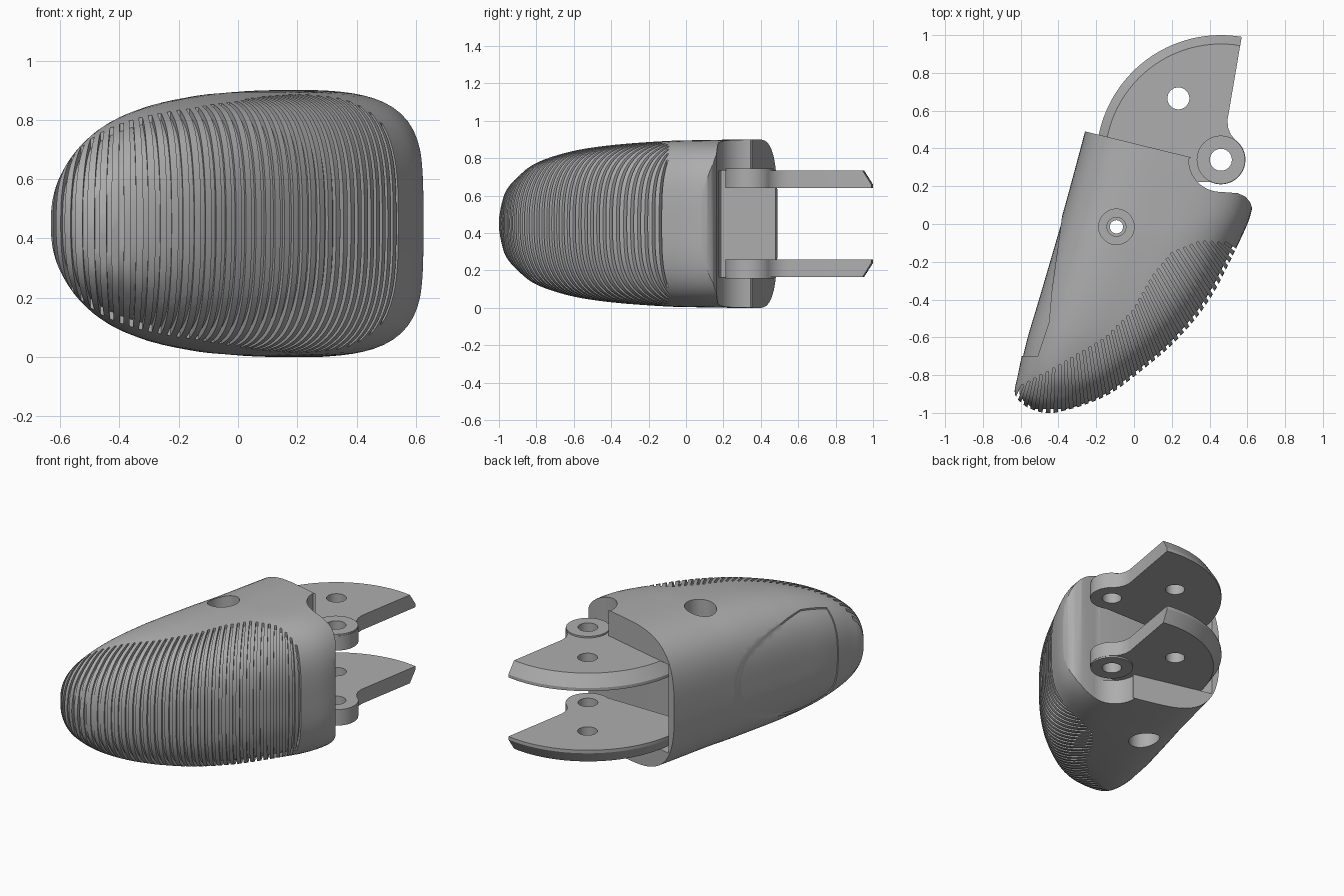
import bpy, bmesh, math
from mathutils import Vector

if "Cube" in bpy.data.objects:
    bpy.data.objects.remove(bpy.data.objects["Cube"])

MID = 0.45                      # height of the mirror plane
HINGE = Vector((0.46, 0.34))

grey = bpy.data.materials.new("plain grey")
grey.use_nodes = True
grey.diffuse_color = (0.42, 0.42, 0.42, 1)
grey.node_tree.nodes["Principled BSDF"].inputs["Base Color"].default_value = grey.diffuse_color


def finish(bm, name):
    bmesh.ops.recalc_face_normals(bm, faces=bm.faces)
    mesh = bpy.data.meshes.new(name)
    bm.to_mesh(mesh)
    bm.free()
    mesh.materials.append(grey)
    ob = bpy.data.objects.new(name, mesh)
    bpy.context.collection.objects.link(ob)
    return ob


def add_loft(bm, rings):
    loops = [[bm.verts.new(p) for p in ring] for ring in rings]
    for a, b in zip(loops, loops[1:]):
        for i in range(len(a)):
            j = (i + 1) % len(a)
            bm.faces.new((a[i], a[j], b[j], b[i]))
    bm.faces.new(loops[0])
    bm.faces.new(loops[-1])


def prisms(name, outlines, z0, z1):
    bm = bmesh.new()
    for pts in outlines:
        add_loft(bm, [[(p[0], p[1], z) for p in pts] for z in (z0, z1)])
    return finish(bm, name)


def arc(radius, start, end, steps=24, centre=HINGE):
    angles = [math.radians(start + (end - start) * i / steps) for i in range(steps + 1)]
    return [centre + radius * Vector((math.cos(a), math.sin(a))) for a in angles]


def cylinder(name, centre, radius, z0, z1):
    return prisms(name, [arc(radius, 0, 352.5, 47, Vector(centre))], z0, z1)


def boolean(ob, other, operation="DIFFERENCE"):
    mod = ob.modifiers.new("cut", "BOOLEAN")
    mod.operation = operation
    mod.solver = "MANIFOLD"
    mod.object = other
    bpy.context.view_layer.objects.active = ob
    bpy.ops.object.modifier_apply(modifier=mod.name)
    bpy.data.objects.remove(other)


def resample(points, fractions):
    pts = [Vector(p) for p in points]
    lengths = [(b - a).length for a, b in zip(pts, pts[1:])]
    out = []
    for f in fractions:
        d = f * sum(lengths)
        k = 0
        while k < len(lengths) - 1 and d > lengths[k]:
            d -= lengths[k]
            k += 1
        out.append(pts[k].lerp(pts[k + 1], d / lengths[k]))
    return out


# Fingertip shell: y, left edge, right edge, half height, roundness
STATIONS = [Vector(s) for s in (
    (-1.0, -.48, -.42, .03, 2.0), (-.985, -.53, -.36, .11, 2.1), (-.96, -.58, -.27, .18, 2.2),
    (-.90, -.63, -.13, .25, 2.4), (-.80, -.615, .01, .325, 2.6), (-.62, -.575, .22, .385, 2.8),
    (-.40, -.51, .40, .42, 3.0), (-.11, -.425, .55, .442, 3.3), (.08, -.37, .625, .447, 3.6),
    (.3, -.31, .64, .45, 3.6), (.6, -.23, .64, .45, 3.6))]


def shell(name, inset=0.0):
    rings = []
    n = len(STATIONS)
    for k in range(n - 1):
        p0, p1, p2, p3 = (STATIONS[min(max(k + o, 0), n - 1)] for o in (-1, 0, 1, 2))
        for s in range(8 if k < n - 2 else 9):
            t = s / 8
            y, left, right, half, power = (p1 * 2 + (p2 - p0) * t
                + (p0 * 2 - p1 * 5 + p2 * 4 - p3) * t * t
                + (p1 * 3 - p0 - p2 * 3 + p3) * t ** 3) / 2
            if y < -1 + inset * 0.8:
                continue
            centre, width = (left + right) / 2, max((right - left) / 2 - inset, .01)
            half = max(half - inset, .01)
            ring = []
            for i in range(96):
                a = 2 * math.pi * i / 96
                c, d = math.cos(a), math.sin(a)
                e = power if c > 0 else min(power, 3)
                r = (abs(c) ** e + abs(d) ** e) ** (-1 / e)
                ring.append((centre + width * r * c, y, MID + half * r * d))
            rings.append(ring)
    bm = bmesh.new()
    add_loft(bm, rings)
    return finish(bm, name)


body = shell("fingertip_body")


def recess(outlines, depth):
    cutter = prisms("cutter", outlines, -0.2, 1.2)
    boolean(cutter, shell("core", depth))
    boolean(body, cutter)


# Shallow nail step on the outer side
recess([[(-.37, .12), (-.9, .12), (-.9, -.7), (-.51, -.7), (-.45, -.52), (-.435, -.35), (-.4, -.1)]], .007)

# Grip grooves across the pad
COUNT = 38
fractions = [(i + .5) / COUNT for i in range(COUNT)]
rim = resample([(-.625, -.89), (-.58, -.955), (-.45, -1), (-.27, -.96), (-.1, -.88), (.1, -.73),
                (.3, -.53), (.45, -.32), (.55, -.12)], fractions)
pad_edge = resample([(-.605, -.86), (-.4, -.75), (-.15, -.6), (0, -.45), (.1, -.27), (.2, -.15),
                     (.35, -.09), (.5, -.1)], fractions)
slots = []
for p, q in zip(rim, pad_edge):
    out = (p - q).normalized()
    side = Vector((-out.y, out.x)) * .009
    far = p + out * .08
    slots.append([q + side * .7, q - side * .7, far - side, far + side])
recess(slots, .024)

# Slanted back end with a round hinge notch
back = [(-1, .672), (.305, .352)] + arc(.17, 178, 270) + [
    (.55, .163), (.59, .145), (.615, .115), (.63, .07), (1, .07), (1, 1.5), (-1, 1.5)]
boolean(body, prisms("cutter", [back], -.2, 1.2))

# Hollow that holds the hinge plates
boolean(body, prisms("cutter", [[(-.21, .9), (-.21, .19), (.7, .17), (.7, .9)]], .165, .735))

# Stepped pin hole
PIN = (-.093, -.015)
for radius, z0, z1 in ((.094, .68, 1.2), (.094, -.2, .22), (.05, .55, 1.2), (.05, -.2, .35), (.035, -.2, 1.2)):
    boolean(body, cylinder("cutter", PIN, radius, z0, z1))


# Pair of hinge plates with a chamfered arc, a boss and two holes
def hinge_plate(name, side):
    bm = bmesh.new()
    rings = []
    for offset, radius in ((.19, .66), (.21, .66), (.284, .613)):
        outline = (arc(radius, 80.4, 190, 40) + arc(.13, 245, 415, 32)
                   + [Vector(p) for p in ((.512, .475), (.498, .51), (.495, .55))])
        rings.append([(p.x, p.y, MID + side * offset) for p in outline])
    add_loft(bm, rings)
    plate = finish(bm, name)
    ends = sorted((MID + side * .2, MID + side * .294))
    boolean(plate, cylinder("boss", HINGE, .128, *ends), "UNION")
    for centre in (HINGE, (.235, .665)):
        boolean(plate, cylinder("cutter", centre, .058, -.2, 1.2))
    return plate


parts = [body, hinge_plate("upper_hinge_plate", 1), hinge_plate("lower_hinge_plate", -1)]

for ob in parts:
    bpy.ops.object.select_all(action="DESELECT")
    ob.select_set(True)
    bpy.context.view_layer.objects.active = ob
    bpy.ops.object.shade_smooth_by_angle(angle=math.radians(30))
